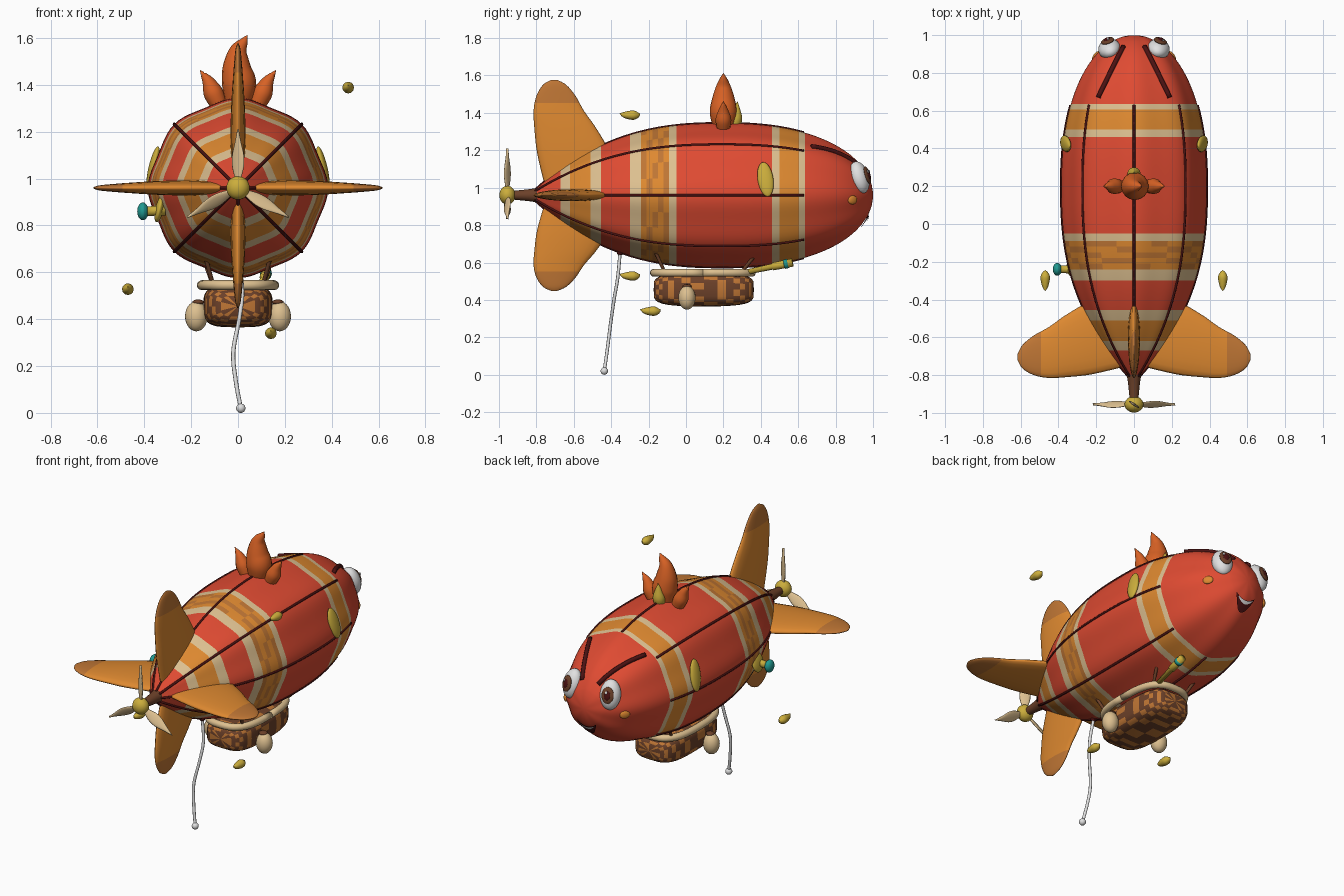
import bpy, bmesh, math
from math import sin, cos, pi
from mathutils import Vector, Matrix, Quaternion

if "Cube" in bpy.data.objects:
    bpy.data.objects.remove(bpy.data.objects["Cube"])


def material(name, r, g, b):
    m = bpy.data.materials.new(name)
    m.use_nodes = True
    m.diffuse_color = (r, g, b, 1)
    m.node_tree.nodes["Principled BSDF"].inputs["Base Color"].default_value = (r, g, b, 1)
    return m


RED = material("balloon red", .74, .07, .032)
ORANGE = material("warm orange", .73, .25, .03)
CREAM = material("cream", .73, .53, .28)
COPPER = material("copper brown", .52, .18, .035)
BROWN = material("dark brown", .15, .052, .022)
FLAME = material("flame orange", .68, .12, .018)
GOLD = material("gold", .60, .42, .045)
WHITE = material("pale grey", .75, .75, .75)
TEAL = material("teal", .015, .32, .28)
MAROON = material("maroon", .07, .006, .006)

AXIS = .96  # height of the balloon centre line


def make(name, rings, mats, rule=None, cap=True, closed=True):
    """Skin a row of equal rings; rule(centre, i, j) picks the slot."""
    bm = bmesh.new()
    rows = [[bm.verts.new(p) for p in ring] for ring in rings]
    n = len(rows[0])
    for i in range(len(rows) - 1):
        for j in range(n if closed else n - 1):
            k = (j + 1) % n
            f = bm.faces.new((rows[i][j], rows[i][k], rows[i + 1][k], rows[i + 1][j]))
            if rule:
                f.material_index = rule(f.calc_center_median(), i, j)
    if cap:
        bm.faces.new(rows[0])
        bm.faces.new(rows[-1])
    bmesh.ops.recalc_face_normals(bm, faces=bm.faces)
    me = bpy.data.meshes.new(name)
    bm.to_mesh(me)
    bm.free()
    for m in mats:
        me.materials.append(m)
    ob = bpy.data.objects.new(name, me)
    bpy.context.collection.objects.link(ob)
    me.shade_smooth()
    return ob


def resample(rows, steps=6):
    """Catmull-Rom through rows of numbers."""
    out = []
    for i in range(len(rows) - 1):
        a, b, c, d = (rows[max(0, min(len(rows) - 1, i + k))] for k in (-1, 0, 1, 2))
        for s in range(steps):
            t = s / steps
            out.append([q + t * (r - p) / 2 + t * t * (p - 2.5 * q + 2 * r - s_ / 2)
                        + t ** 3 * (1.5 * (q - r) + (s_ - p) / 2)
                        for p, q, r, s_ in zip(a, b, c, d)])
    return out + [list(rows[-1])]


def ring(c, u, v, n=16):
    return [c + u * cos(2 * pi * j / n) + v * sin(2 * pi * j / n) for j in range(n)]


def tube(name, rows, mat, steps=6, n=12, smooth=True):
    """Round loft along rows of (x, y, z, radius)."""
    pts = resample(rows, steps) if smooth else rows
    rings = []
    for i, p in enumerate(pts):
        t = Vector(pts[min(i + 1, len(pts) - 1)][:3]) - Vector(pts[max(i - 1, 0)][:3])
        t.normalize()
        u = t.cross(Vector((0, 0, 1)) if abs(t.z) < .8 else Vector((0, 1, 0))).normalized()
        r = max(p[3], .001)
        rings.append(ring(Vector(p[:3]), u * r, t.cross(u) * r, n))
    ob = make(name, rings, [mat])
    return ob


def ball(name, loc, scale, mat, rot=None):
    bpy.ops.mesh.primitive_uv_sphere_add(segments=24, ring_count=14, location=loc)
    ob = bpy.context.object
    ob.name = name
    ob.scale = scale
    if rot:
        ob.rotation_mode = 'QUATERNION'
        ob.rotation_quaternion = rot
    ob.data.materials.append(mat)
    ob.data.shade_smooth()
    return ob


# Balloon hull: striped, gently lobed body of revolution
def radius(y):
    if y > .2:
        return .385 * math.sqrt(max(0, 1 - ((y - .2) / .8) ** 2.3))
    return .385 * (1 - ((.2 - y) / 1.04) ** 2.5)


def on_hull(y, a, off=0.0):
    r = max(radius(y), .001) * (.98 + .02 * cos(8 * a)) + off
    return Vector((r * cos(a), y, AXIS + r * sin(a)))


BANDS = [(-.83, 0), (-.67, 2), (-.62, 1), (-.51, 2), (-.455, 0), (-.30, 2), (-.24, 1),
         (-.09, 2), (-.05, 0), (.46, 2), (.5, 1), (.605, 2), (.635, 0), (.999, 0)]
stations = []
for (y0, _), (y1, _) in zip(BANDS, BANDS[1:]):
    k = max(2, round((y1 - y0) / .03))
    stations += [y0 + (y1 - y0) * i / k for i in range(k)]
stations += [.975, .985, .993, .999]
SEGS = 96


def hull_rule(c, i, j):
    slot = [m for y, m in BANDS if y <= c.y][-1]
    patch = -.24 < c.y < -.09 and (j // 4 * 5 + i * 3) % 7 < 3
    return 3 if patch else slot


make("balloon_hull", [[on_hull(y, 2 * pi * j / SEGS) for j in range(SEGS)] for y in sorted(stations)],
     [RED, ORANGE, CREAM, COPPER], hull_rule)

for k in range(8):
    path = [on_hull(-.82 + 1.45 * i / 30, k * pi / 4) for i in range(31)]
    tube("hull_seam", [(*p, .007) for p in path], MAROON, n=6, smooth=False)

# Tail fins: one section list swung round the axis
FIN = [(.03, -.75, -.40, .028), (.22, -.795, -.41, .032), (.35, -.81, -.475, .029),
       (.45, -.815, -.545, .023), (.53, -.80, -.59, .017), (.59, -.765, -.64, .011),
       (.617, -.72, -.69, .003)]
for name, ang, size in (("left_fin", 0, 1), ("top_fin", 90, 1), ("right_fin", 180, 1), ("bottom_fin", 270, .83)):
    rings = [ring(Vector((s * size, (a + b) / 2, 0)), Vector((0, (b - a) / 2, 0)), Vector((0, 0, t)), 20)
             for s, a, b, t in resample(FIN, 4)]
    fin = make(name, rings, [ORANGE, COPPER], lambda c, i, j: int(c.x > .49 * size))
    fin.matrix_world = Matrix.Translation((0, 0, AXIS)) @ Matrix.Rotation(-math.radians(ang), 4, 'Y')

# Propeller
tube("propeller_shaft", [(0, -.76, AXIS, .045), (0, -.84, AXIS, .032), (0, -.94, AXIS, .022)], BROWN)
ball("propeller_hub", (0, -.955, AXIS), (.05, .043, .05), GOLD)
BLADE = [(.03, .012), (.09, .03), (.14, .03), (.2, .014), (.25, .002)]
for k in range(3):
    rings = [ring(Vector((s, 0, 0)), Vector((0, .55 * w, .83 * w)), Vector((0, .006, -.004)), 12)
             for s, w in resample(BLADE, 4)]
    blade = make("propeller_blade", rings, [CREAM])
    blade.matrix_world = Matrix.Translation((0, -.955, AXIS)) @ Matrix.Rotation(-pi / 2 + k * 2 * pi / 3, 4, 'Y')

# Flames on top
tube("main_flame", [(0, .2, 1.32, .055), (.005, .2, 1.40, .073), (-.005, .2, 1.47, .062),
                    (.0, .2, 1.54, .04), (.025, .2, 1.585, .018), (.04, .2, 1.612, .001)], FLAME, n=16)
for s in (-1, 1):
    tube("side_flame", [(s * .08, .2, 1.31, .035), (s * .105, .2, 1.365, .042), (s * .125, .2, 1.41, .028),
                        (s * .145, .2, 1.44, .014), (s * .162, .2, 1.462, .001)], FLAME)
tube("gold_flame", [(0, .255, 1.32, .03), (0, .265, 1.37, .036), (0, .27, 1.42, .02), (0, .275, 1.46, .001)], GOLD)

# Face
for s in (-1, 1):
    look = Vector((s * .3, .9, .28)).to_track_quat('Y', 'Z')
    eye = Vector((s * .13, .927, 1.055))
    for name, off, scale, mat in (("eye", (0, 0, 0), (.06, .05, .088), WHITE),
                                  ("iris", (-s * .004, .045, 0), (.036, .012, .048), BROWN),
                                  ("pupil", (-s * .004, .053, 0), (.019, .008, .027), MAROON),
                                  ("eye_glint", (.01, .059, .016), (.007, .004, .009), WHITE)):
        ball(name, eye + look @ Vector(off), scale, mat, look)
    brow = [on_hull(.67 + .27 * i / 12, pi / 2 - s * math.radians(36 - 15 * i / 12), .003) for i in range(13)]
    tube("brow", [(*p, .013) for p in brow], MAROON, n=8, smooth=False)
    ball("cheek", (s * .203, .89, .935), (.03, .012, .024), ORANGE, Vector((s * .8, .6, 0)).to_track_quat('Y', 'Z'))


def nose_patch(name, half, top, bottom, off, mat):
    rows = []
    for i in range(17):
        x = half * (i / 8 - 1)
        q = (i / 8 - 1) ** 2
        row = []
        for j in range(9):
            z = top(q) + (bottom(q) - top(q)) * j / 8
            t = (1 - (math.hypot(x, z - AXIS) / .385) ** 2) ** (1 / 2.3)
            row.append(Vector((x, .2 + .8 * t + off, z - off / 2)))
        rows.append(row)
    make(name, rows, [mat], cap=False, closed=False)


nose_patch("mouth", .068, lambda q: .845 + .03 * q, lambda q: .785 + .09 * q, .006, MAROON)
nose_patch("teeth", .05, lambda q: .842 + .016 * q, lambda q: .825 + .028 * q, .01, WHITE)

# Gold leaves: two on the hull, three drifting
for s in (-1, 1):
    leaf_rot = Quaternion((0, 1, 0), -s * .23) @ Quaternion((1, 0, 0), .15)
    ball("hull_leaf", (s * .362, .425, 1.045), (.02, .042, .095), GOLD, leaf_rot)
for x, y, z in ((.47, -.3, 1.39), (-.47, -.3, .53), (.14, -.19, .342)):
    tube("drifting_leaf", [(x, y - .055, z + .008, .001), (x, y - .03, z, .016), (x, y + .015, z - .002, .025),
                           (x, y + .04, z, .017), (x, y + .055, z + .006, .001)], GOLD)


# Basket: rounded box with a woven pattern
def power(v, p):
    return math.copysign(abs(v) ** p, v)


weave = []
for i in range(19):
    t = -pi / 2 + pi * i / 18
    w = max(cos(t) ** .4 if cos(t) > 1e-6 else 0, .02)
    weave.append([Vector((.148 * w * power(cos(a), .55), .095 + .268 * power(sin(t), .75),
                          .455 + .09 * w * power(sin(a), .55)))
                  for a in (2 * pi * j / 32 for j in range(32))])
make("basket", weave, [BROWN, COPPER], lambda c, i, j: int((j + i * 2) % 5 < 2))
rim = [Vector((.155 * power(cos(a), .7), .09 + .262 * power(sin(a), .7), .545))
       for a in (2 * pi * j / 48 for j in range(49))]
tube("basket_rim", [(*p, .021) for p in rim], CREAM, smooth=False)
for s in (-1, 1):
    ball("sandbag", (s * .178, .005, .412), (.048, .046, .064), CREAM)
    ball("sandbag_tie", (s * .17, .005, .472), (.025, .025, .012), BROWN)
    tube("rear_basket_rope", [(s * .105, -.11, .54, .009), (s * .14, -.17, .67, .009)], BROWN)
    tube("front_basket_rope", [(s * .105, .29, .54, .009), (s * .14, .37, .64, .009)], BROWN)

# Spyglass on the basket and horn on the hull side
tube("spyglass", [(.1, .33, .55, .014), (.112, .46, .578, .016), (.113, .465, .579, .021), (.122, .57, .6, .022)],
     GOLD, smooth=False)
tube("spyglass_ring", [(.118, .525, .591, .025), (.12, .545, .595, .025)], TEAL, smooth=False)
tube("side_horn", [(-.31, -.24, .865, .022), (-.39, -.24, .86, .02)], GOLD, smooth=False)
ball("horn_flange", (-.335, -.225, .87), (.018, .05, .058), GOLD, Quaternion((0, 1, 0), .22))
ball("horn_tip", (-.406, -.24, .86), (.024, .034, .038), TEAL)

# Trailing line with weight
tube("trailing_line", [(0, -.352, .66, .009), (.018, -.365, .52, .009), (.005, -.385, .4, .009),
                       (-.02, -.405, .26, .009), (-.01, -.42, .14, .009), (.012, -.437, .02, .009)], WHITE, n=8)
ball("line_weight", (.012, -.437, .02), (.02, .02, .02), WHITE)
ball("line_knot", (0, -.352, .655), (.018, .018, .018), MAROON)
